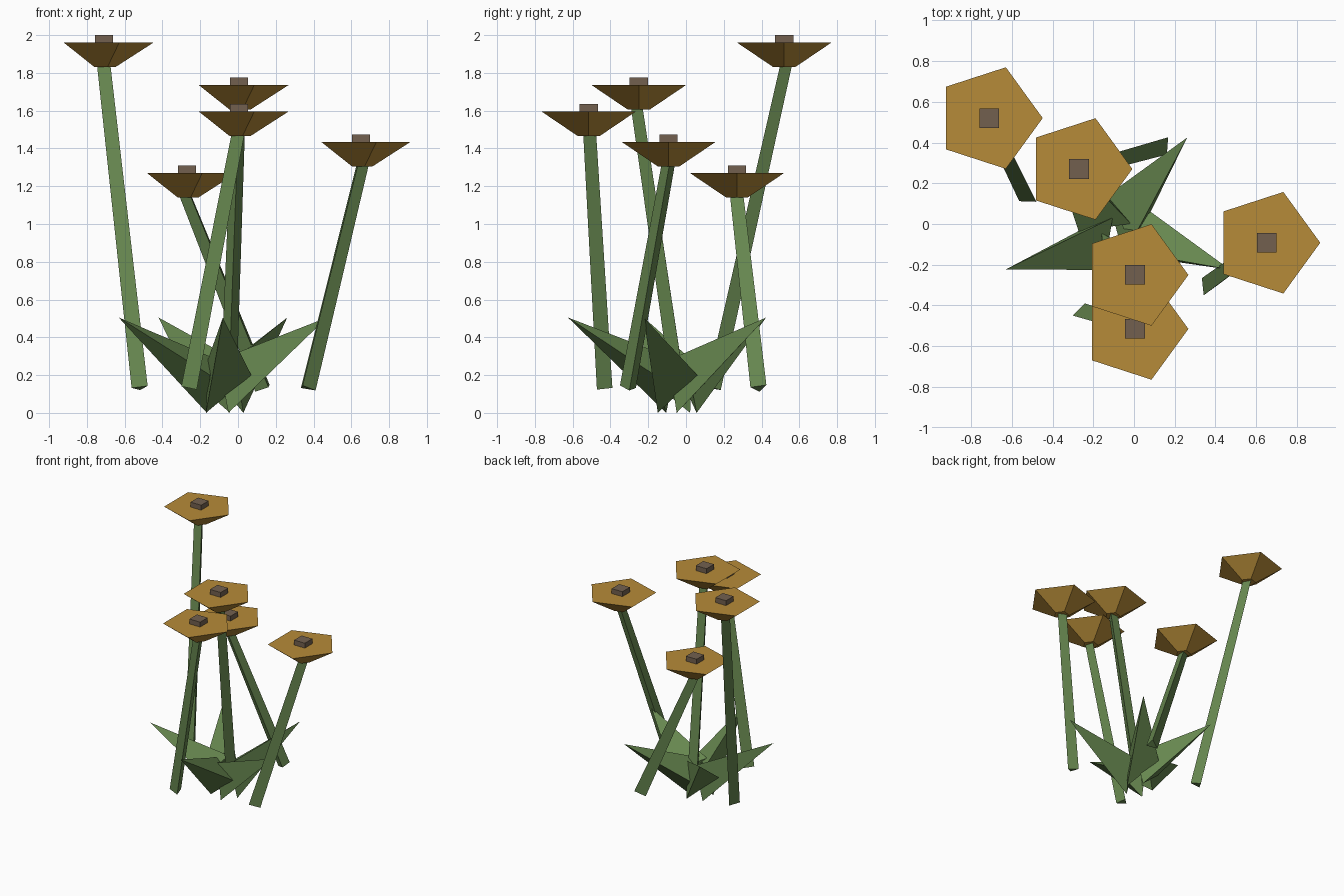
import bpy
import bmesh
from math import cos, sin, radians, tau
from mathutils import Vector, Matrix

cube = bpy.data.objects.get("Cube")
if cube:
    bpy.data.objects.remove(cube, do_unlink=True)


def make_material(name, color):
    mat = bpy.data.materials.new(name)
    mat.use_nodes = True
    mat.diffuse_color = (*color, 1)
    bsdf = next(n for n in mat.node_tree.nodes if n.type == 'BSDF_PRINCIPLED')
    bsdf.inputs["Base Color"].default_value = (*color, 1)
    return mat


green = make_material("leaf_green", (0.133, 0.24, 0.078))
gold = make_material("petal_gold", (0.47, 0.26, 0.04))
brown = make_material("center_brown", (0.17, 0.118, 0.078))


def finish(bm, name, mat):
    bmesh.ops.recalc_face_normals(bm, faces=bm.faces)
    mesh = bpy.data.meshes.new(name)
    bm.to_mesh(mesh)
    bm.free()
    mesh.materials.append(mat)
    obj = bpy.data.objects.new(name, mesh)
    bpy.context.collection.objects.link(obj)


def ring(center, radius, sides, turn=0, lean=None):
    """Points of a polygon, level or square to a leaning axis."""
    points = []
    for i in range(sides):
        a = radians(turn) + tau * i / sides
        off = Vector((cos(a), sin(a), 0)) * radius
        if lean:
            off.z = -(off.x * lean.x + off.y * lean.y) / lean.z
        points.append(Vector(center) + off)
    return points


def loft(name, mat, lower, upper):
    """Closed solid between two rings with equal point counts."""
    bm = bmesh.new()
    lo = [bm.verts.new(p) for p in lower]
    up = [bm.verts.new(p) for p in upper]
    bm.faces.new(lo)
    bm.faces.new(up)
    for i in range(len(lo)):
        j = (i + 1) % len(lo)
        bm.faces.new((lo[i], lo[j], up[j], up[i]))
    finish(bm, name, mat)


# Flowers: rim centre, stem foot (x, y), direction of the stem's rear edge
flowers = [
    ((-0.71, 0.52, 1.96), (-0.52, 0.135), 88),
    ((-0.27, 0.27, 1.27), (0.14, 0.385), 176),
    ((0.652, -0.092, 1.435), (0.362, -0.305), 6),
    ((0.005, -0.25, 1.735), (-0.05, -0.03), 270),
    ((0.005, -0.515, 1.595), (-0.253, -0.437), 75),
]
for n, (rim, foot, turn) in enumerate(flowers, 1):
    rim = Vector(rim)
    base = rim - Vector((0, 0, 0.13))
    foot = Vector((*foot, 0.132))
    # Tapered three-sided stem
    loft(f"stem_{n}", green, ring(foot, 0.049, 3, turn, base - foot),
         ring(base + Vector((0, 0, 0.01)), 0.041, 3, turn))
    # Five-sided flower head
    loft(f"flower_head_{n}", gold, ring(base, 0.06, 5), ring(rim, 0.262, 5))
    # Square seed block
    bm = bmesh.new()
    bmesh.ops.create_cube(bm, size=1, matrix=Matrix.Translation(rim + Vector((0, 0, 0.015)))
                          @ Matrix.Diagonal((0.096, 0.096, 0.05, 1)))
    finish(bm, f"flower_center_{n}", brown)

# Leaves: three-sided spikes turned around the clump's centre
spike = [(0.58, 0, 0.505), (0.12, 0.15, 0.2), (0, -0.08, 0.28), (0.06, -0.09, 0.0)]
for n in range(5):
    place = Matrix.Translation((-0.08, -0.045, 0)) @ Matrix.Rotation(radians(54 + 72 * n), 4, 'Z')
    bm = bmesh.new()
    tip, a, b, c = [bm.verts.new(place @ Vector(p)) for p in spike]
    for face in ((a, b, c), (tip, a, b), (tip, b, c), (tip, c, a)):
        bm.faces.new(face)
    finish(bm, f"leaf_{n + 1}", green)
